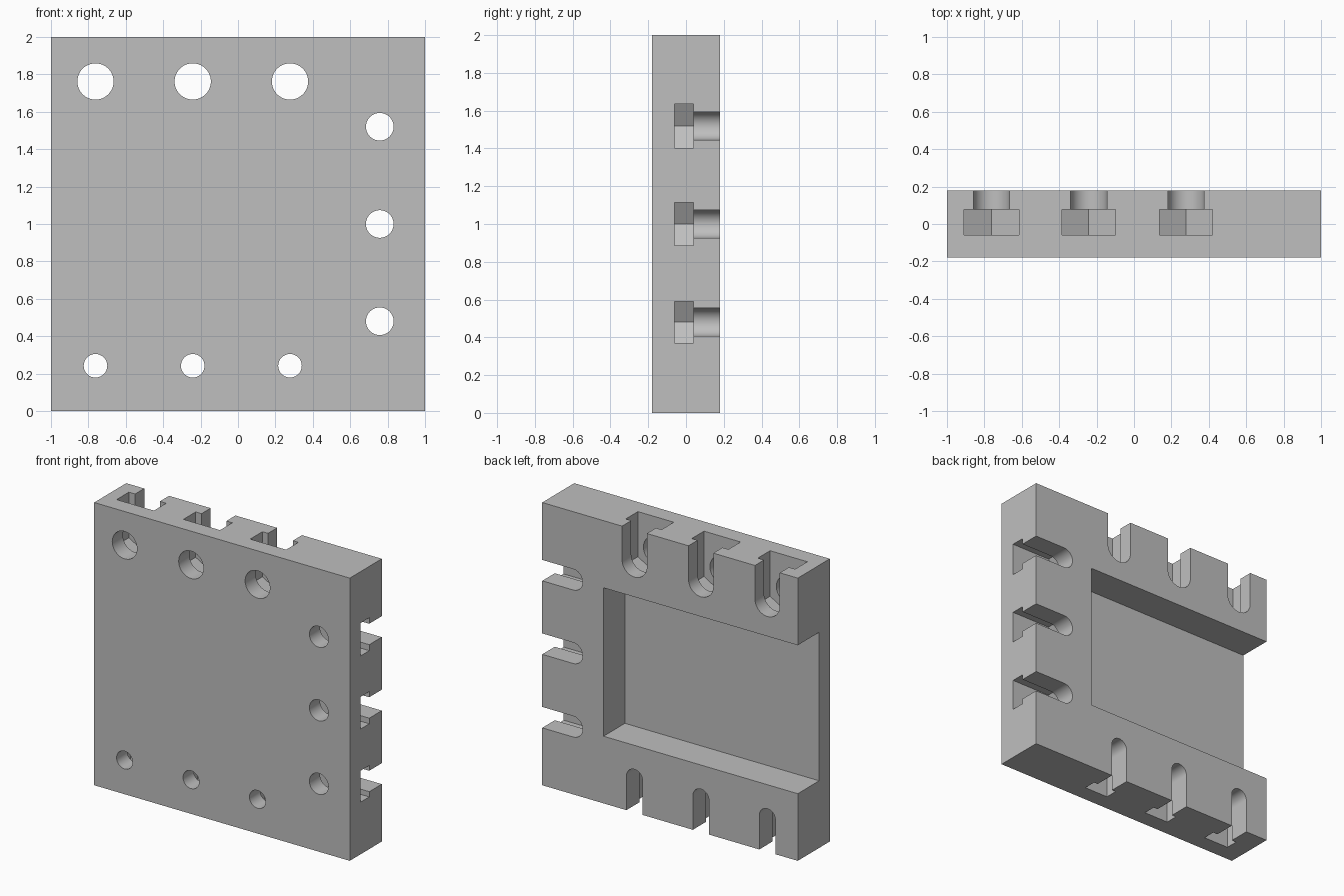
import bpy, bmesh, math
from mathutils import Vector

cube = bpy.data.objects.get("Cube")
if cube:
    bpy.data.objects.remove(cube, do_unlink=True)

HALF_T = 0.179          # half the plate thickness
FLOOR = -0.06           # shared floor of the recess and nut pockets
PAST = 0.3              # how far cutters overshoot the plate

grey = bpy.data.materials.new("plain grey")
grey.use_nodes = True
grey.diffuse_color = (0.52, 0.52, 0.52, 1)
grey.node_tree.nodes["Principled BSDF"].inputs["Base Color"].default_value = grey.diffuse_color


def prism(name, outline, y0, y1):
    """Extrude an (x, z) outline from y0 to y1."""
    bm = bmesh.new()
    face = bm.faces.new([bm.verts.new((x, y0, z)) for x, z in outline])
    new = bmesh.ops.extrude_face_region(bm, geom=[face])["geom"]
    verts = [v for v in new if isinstance(v, bmesh.types.BMVert)]
    bmesh.ops.translate(bm, verts=verts, vec=(0, y1 - y0, 0))
    bmesh.ops.recalc_face_normals(bm, faces=bm.faces)
    mesh = bpy.data.meshes.new(name)
    bm.to_mesh(mesh)
    bm.free()
    mesh.materials.append(grey)
    obj = bpy.data.objects.new(name, mesh)
    bpy.context.collection.objects.link(obj)
    return obj


def box(x0, x1, z0, z1):
    return [(x0, z0), (x1, z0), (x1, z1), (x0, z1)]


def arc(r, start, end, steps):
    angles = [start + (end - start) * i / steps for i in range(steps + 1)]
    return [(r * math.cos(a), r * math.sin(a)) for a in angles]


plate = prism("mounting_plate", box(-1, 1, 0, 2), -HALF_T, HALF_T)
bpy.context.view_layer.objects.active = plate
plate.select_set(True)


def cut(outline, y0, y1):
    cutter = prism("cutter", outline, y0, y1)
    cutter.hide_render = True
    mod = plate.modifiers.new("cut", "BOOLEAN")
    mod.operation = "DIFFERENCE"
    mod.solver = "EXACT"
    mod.object = cutter
    bpy.ops.object.modifier_apply(modifier=mod.name)
    bpy.data.objects.remove(cutter, do_unlink=True)


def bolt_slot(centre, outward, radius, width, pocket_top):
    """Bolt hole, hex-ended nut pocket and round-ended neck, open at one edge."""
    c, d = Vector(centre), Vector(outward)
    side = Vector((-d.y, d.x))

    def place(points):
        return [tuple(c + d * u + side * v) for u, v in points]

    middle = (FLOOR + pocket_top) / 2
    w = width / 2
    tip = width / math.sqrt(3)
    reach = 0.5
    circle = arc(radius, 0, 2 * math.pi, 48)[:-1]
    neck = arc(radius, math.pi / 2, 3 * math.pi / 2, 24) + [(reach, -radius), (reach, radius)]
    pocket = [(reach, w), (-tip / 2, w), (-tip, 0), (-tip / 2, -w), (reach, -w)]
    cut(place(circle), -PAST, middle)
    cut(place(neck), middle, PAST)
    cut(place(pocket), FLOOR, pocket_top)


# Large recess in the back, open at the right edge
cut(box(-1.2, 0.52, 0.475, 1.525), FLOOR, PAST)

# Three bolt slots on each of three edges, slightly different in pocket width
for i in range(3):
    x = -0.762 + 0.52 * i
    z = 1.52 - 0.52 * i
    slack = -0.0055 * i
    bolt_slot((x, 1.762), (0, 1), 0.097, 0.292 + slack, 0.077)
    bolt_slot((0.758, z), (1, 0), 0.074, 0.233 + slack, 0.039)
    bolt_slot((x, 0.242), (0, -1), 0.063, 0.198 + slack, 0.03)

# Smooth bores, crisp edges
bpy.ops.object.shade_smooth_by_angle(angle=math.radians(25))
weighted = plate.modifiers.new("weighted_normals", "WEIGHTED_NORMAL")
weighted.keep_sharp = True
